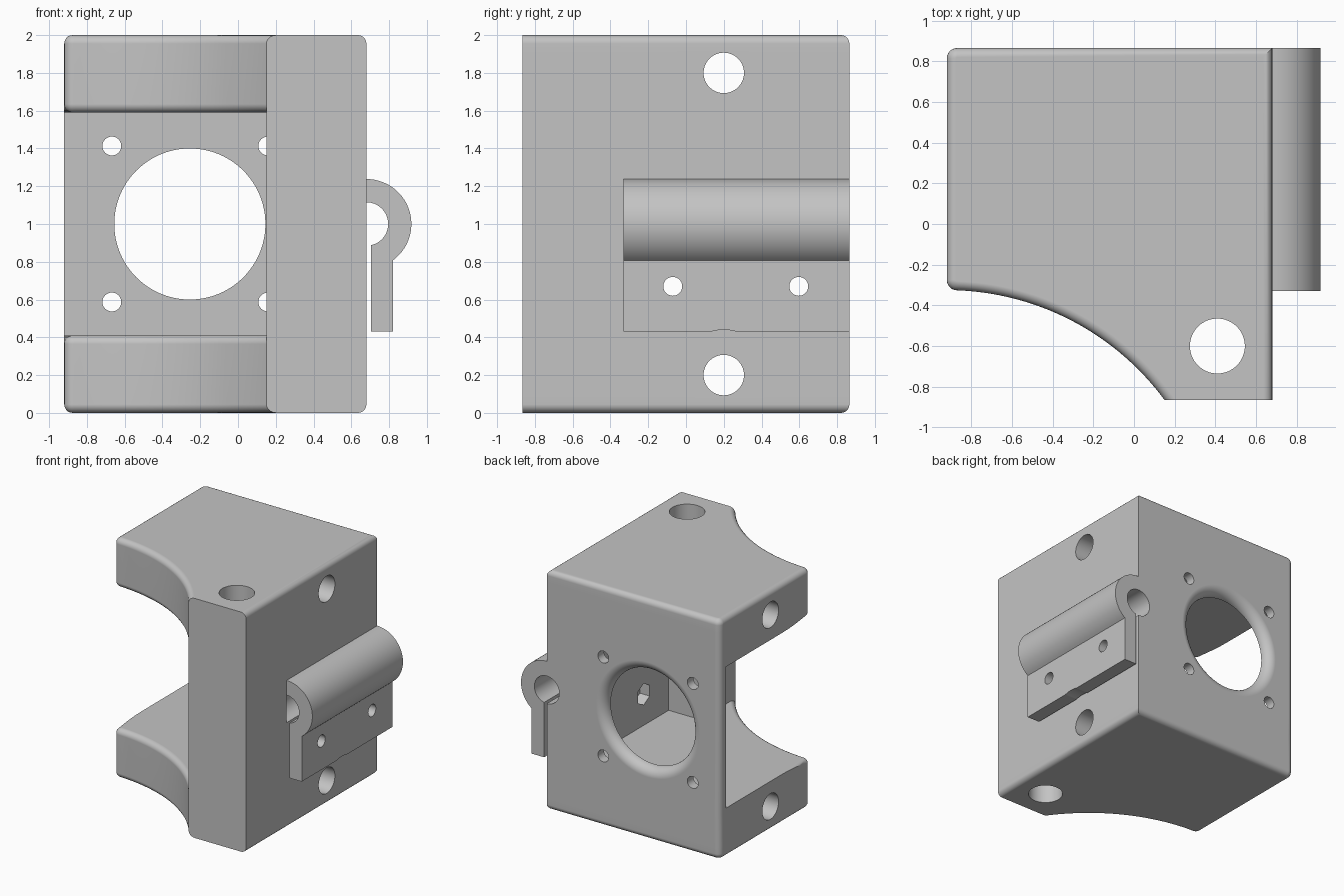
import bpy, bmesh
from math import pi, sin, cos, asin, acos, radians

cube = bpy.data.objects.get("Cube")
if cube:
    bpy.data.objects.remove(cube, do_unlink=True)

grey = bpy.data.materials.new("plain grey")
grey.use_nodes = True
grey.diffuse_color = (0.55, 0.55, 0.55, 1)
for node in grey.node_tree.nodes:
    if node.type == 'BSDF_PRINCIPLED':
        node.inputs["Base Color"].default_value = grey.diffuse_color

# Main dimensions
LEFT, RIGHT, FRONT, BACK = -0.92, 0.68, -0.865, 0.865
PILLAR_X, WALL_X, POCKET_Y, PLATE_Y = 0.15, 0.44, -0.40, 0.785
LOW, HIGH, TOP = 0.41, 1.59, 2.0
ROUND, ARC_R = 0.05, 1.33
ARC_Y = -0.325 - ARC_R
HINGE_Y = -0.33


def arc(cx, cy, r, a0, a1, n):
    return [(cx + r * cos(a0 + (a1 - a0) * i / n),
             cy + r * sin(a0 + (a1 - a0) * i / n)) for i in range(n + 1)]


def finish(name, bm):
    bmesh.ops.recalc_face_normals(bm, faces=bm.faces)
    mesh = bpy.data.meshes.new(name)
    bm.to_mesh(mesh)
    bm.free()
    ob = bpy.data.objects.new(name, mesh)
    bpy.context.collection.objects.link(ob)
    mesh.materials.append(grey)
    return ob


def prism(points, w0, w1, axis='Z'):
    """Extrude a closed outline along z or y."""
    bm = bmesh.new()
    put = (lambda u, v, w: (u, v, w)) if axis == 'Z' else (lambda u, v, w: (u, w, v))
    a, b = [[bm.verts.new(put(u, v, w)) for u, v in points] for w in (w0, w1)]
    bm.faces.new(a)
    bm.faces.new(b)
    for i in range(len(a)):
        j = (i + 1) % len(a)
        bm.faces.new((a[i], a[j], b[j], b[i]))
    return bm


def lathe(rings, centre, axis, sides=64, phase=0.0):
    """Solid of revolution from (position, radius) rings along an axis."""
    bm = bmesh.new()
    loops = []
    for t, r in rings:
        loop = []
        for i in range(sides):
            a = phase + 2 * pi * i / sides
            p = [centre[0] + r * cos(a), centre[1] + r * sin(a)]
            p.insert("XYZ".index(axis), t)
            loop.append(bm.verts.new(p))
        loops.append(loop)
    bm.faces.new(loops[0])
    bm.faces.new(loops[-1])
    for a, b in zip(loops, loops[1:]):
        for i in range(sides):
            j = (i + 1) % sides
            bm.faces.new((a[i], a[j], b[j], b[i]))
    return finish("cutter", bm)


def combine(target, tool, operation='DIFFERENCE'):
    mod = target.modifiers.new("combine", 'BOOLEAN')
    mod.operation, mod.solver, mod.object = operation, 'EXACT', tool
    bpy.context.view_layer.objects.active = target
    bpy.ops.object.modifier_apply(modifier=mod.name)
    bpy.data.objects.remove(tool, do_unlink=True)


def smooth(ob):
    bpy.ops.object.select_all(action='DESELECT')
    ob.select_set(True)
    bpy.context.view_layer.objects.active = ob
    bpy.ops.object.shade_smooth_by_angle(angle=radians(30))
    mod = ob.modifiers.new("even shading", 'WEIGHTED_NORMAL')
    mod.keep_sharp = True


# Plan outlines: rounded left corners, curved scoop at the front left
back_corner = arc(LEFT + ROUND, BACK - ROUND, ROUND, pi / 2, pi, 6)
scoop_start = asin(ROUND / ARC_R)
scoop_end = asin((PILLAR_X - LEFT) / ARC_R)
scoop = arc(LEFT, ARC_Y, ARC_R, pi / 2 - scoop_start, pi / 2 - scoop_end, 36)
front_corner = arc(LEFT + ROUND, scoop[0][1] + ROUND, ROUND, pi, 1.5 * pi, 6)
plan = (back_corner + front_corner[:-1] + scoop[:-1]
        + [(PILLAR_X, FRONT), (RIGHT, FRONT), (RIGHT, BACK)])


def block(name, inner_z, outer_z):
    """End block: outer rim rounded except at the front, inner rim along the scoop."""
    bm = prism(plan, inner_z, outer_z)
    chosen = []
    for e in bm.edges:
        p, q = [v.co for v in e.verts]
        if abs(p.z - q.z) > 0.01 or max(p.y, q.y) < FRONT + 0.001:
            continue
        outer = abs(p.z - outer_z) < 0.01
        in_scoop = max(p.y, q.y) < front_corner[0][1] + 0.001 and max(p.x, q.x) < PILLAR_X + 0.001
        if outer or in_scoop:
            chosen.append(e)
    bmesh.ops.recalc_face_normals(bm, faces=bm.faces)
    bmesh.ops.bevel(bm, geom=chosen, offset=0.045, offset_type='OFFSET', segments=5,
                    profile=0.5, affect='EDGES', clamp_overlap=False)
    return finish(name, bm)


# Housing: two end blocks joined by a pillar, side wall and thin back plate
core = back_corner + [(LEFT, PLATE_Y), (WALL_X, PLATE_Y), (WALL_X, POCKET_Y),
                      (PILLAR_X, POCKET_Y), (PILLAR_X, FRONT), (RIGHT, FRONT), (RIGHT, BACK)]
housing = block("housing", LOW, TOP * 0)
combine(housing, block("upper", HIGH, TOP), 'UNION')
combine(housing, finish("core", prism(core, 0.1, TOP - 0.1)), 'UNION')

# Large rounded opening and four screw holes in the back plate
flare = [(PLATE_Y + 0.08 * sin(i * pi / 16), 0.48 - 0.08 * cos(i * pi / 16)) for i in range(9)]
combine(housing, lathe([(0.7, 0.4)] + flare + [(0.95, 0.48)], (-0.255, 1.0), 'Y', 96))
for sx in (-1, 1):
    for sz in (-1, 1):
        combine(housing, lathe([(0.7, 0.05), (0.95, 0.05)],
                               (-0.255 + sx * 0.413, 1 + sz * 0.413), 'Y', 32))

# Rod holes: one upright through the pillar, two crosswise through the blocks
combine(housing, lathe([(-0.1, 0.135), (2.1, 0.135)], (0.41, -0.6), 'Z'))
for z in (0.2, 1.8):
    combine(housing, lathe([(-1.1, 0.107), (1.1, 0.107)], (0.2, z), 'X'))

# Hinge pin bore, hinge screw holes and hexagonal nut pockets in the side wall
combine(housing, lathe([(HINGE_Y, 0.115), (1.0, 0.115)], (RIGHT, 1.0), 'Y'))
SCREWS = (-0.07, 0.597)
for y in SCREWS:
    combine(housing, lathe([(0.4, 0.05), (0.8, 0.05)], (y, 0.67), 'X', 32))
    combine(housing, lathe([(0.38, 0.09), (0.53, 0.09)], (y, 0.67), 'X', 6, pi / 2))
smooth(housing)

# Clamp hinge: curved knuckle with a flat flange hanging off it
OUT, IN, F0, F1 = 0.238, 0.115, 0.705, 0.82
outline = (arc(RIGHT, 1.0, OUT, pi / 2, -acos((F1 - RIGHT) / OUT), 28)
           + [(F1, 0.43), (F0, 0.43)]
           + arc(RIGHT, 1.0, IN, -acos((F0 - RIGHT) / IN), pi / 2, 24))
hinge = finish("clamp_hinge", prism(outline, HINGE_Y, BACK, 'Y'))
for y in SCREWS:
    combine(hinge, lathe([(0.6, 0.05), (1.0, 0.05)], (y, 0.67), 'X', 32))
combine(hinge, lathe([(0.6, 0.24), (1.0, 0.24)], (0.2, 0.2), 'X', 96))
smooth(hinge)
